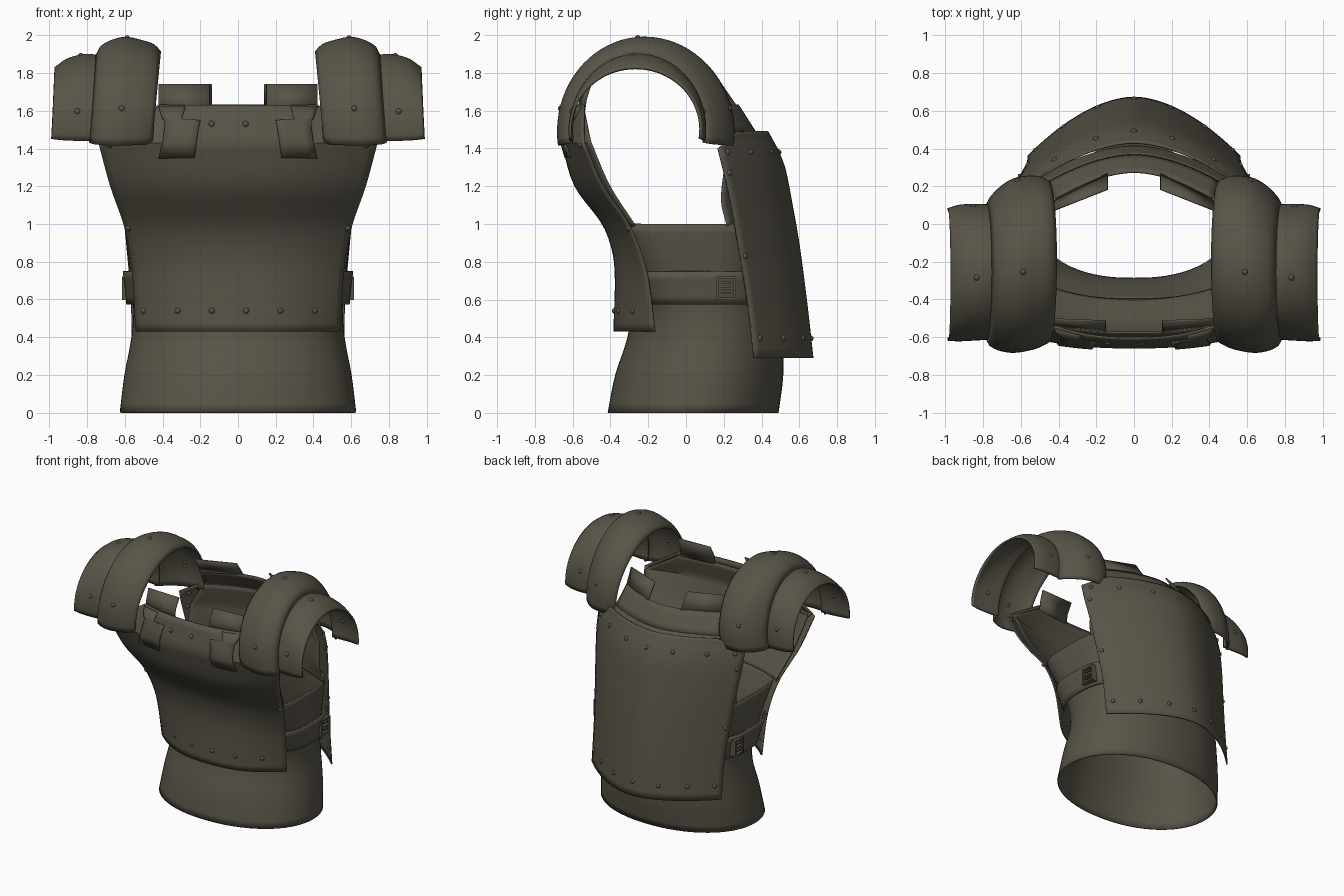
import bpy, bmesh, math
from mathutils import Matrix, Vector

cube = bpy.data.objects.get("Cube")
if cube:
    bpy.data.objects.remove(cube)

steel = bpy.data.materials.new("dark_olive_steel")
steel.use_nodes = True
colour = (0.098, 0.088, 0.064, 1)
steel.diffuse_color = colour
steel.node_tree.nodes["Principled BSDF"].inputs["Base Color"].default_value = colour


def finish(name, bm, thickness=0, angle=35):
    bmesh.ops.recalc_face_normals(bm, faces=bm.faces)
    mesh = bpy.data.meshes.new(name)
    bm.to_mesh(mesh)
    bm.free()
    mesh.materials.append(steel)
    ob = bpy.data.objects.new(name, mesh)
    bpy.context.collection.objects.link(ob)
    if thickness:
        mod = ob.modifiers.new("thickness", "SOLIDIFY")
        mod.thickness = thickness
        mod.offset = 0
    bpy.ops.object.select_all(action="DESELECT")
    ob.select_set(True)
    bpy.context.view_layer.objects.active = ob
    bpy.ops.object.shade_smooth_by_angle(angle=math.radians(angle))


def sheet(name, rows, thickness=0.01, closed=False):
    """Skin a list of equally long point rows into a thin shell."""
    bm = bmesh.new()
    grid = [[bm.verts.new(p) for p in row] for row in rows]
    for a, b in zip(grid, grid[1:]):
        n = len(a)
        for i in range(n if closed else n - 1):
            j = (i + 1) % n
            bm.faces.new((a[i], a[j], b[j], b[i]))
    finish(name, bm, thickness)


def sample(keys, h):
    """Smooth interpolation of key rows by their first value."""
    i = max(k for k in range(len(keys) - 1) if k == 0 or keys[k][0] <= h)
    a, b = keys[i], keys[i + 1]
    before, after = keys[max(i - 1, 0)], keys[min(i + 2, len(keys) - 1)]
    d = b[0] - a[0]
    t = (h - a[0]) / d
    out = []
    for k in range(1, len(a)):
        m0 = (b[k] - before[k]) / (b[0] - before[0]) * d
        m1 = (after[k] - a[k]) / (after[0] - a[0]) * d
        out.append((2*t**3 - 3*t**2 + 1) * a[k] + (t**3 - 2*t**2 + t) * m0
                   + (3*t**2 - 2*t**3) * b[k] + (t**3 - t**2) * m1)
    return out


def steps(a, b, n):
    return [a + (b - a) * i / n for i in range(n + 1)]


def rivets(name, points):
    bm = bmesh.new()
    for p in points:
        bmesh.ops.create_uvsphere(bm, u_segments=10, v_segments=6, radius=0.017,
                                  matrix=Matrix.Translation(Vector(p)))
    finish(name, bm, angle=60)


# Inner body up to the armholes: height, half width, front y, back y, squareness
waist = [(0, .622, -.41, .485, 2.1), (.2, .597, -.37, .51, 2.1),
         (.4, .56, -.305, .505, 2.2), (.55, .55, -.29, .475, 2.4),
         (.75, .57, -.315, .43, 3), (1, .598, -.405, .39, 4)]


def loop(h, grow=0, a0=0, a1=2 * math.pi, n=72):
    rx, front, back, power = sample(waist, h)
    cy, ry = (front + back) / 2, (back - front) / 2 + grow
    rx += grow
    pts = []
    for a in steps(a0, a1, n):
        c, s = math.cos(a), math.sin(a)
        pts.append((math.copysign(abs(c) ** (2 / power), c) * rx,
                    cy + math.copysign(abs(s) ** (2 / power), s) * ry, h))
    return pts


sheet("body_tube", [loop(h)[:-1] for h in steps(0, 1, 20)], closed=True)

# Curved panels: height, half width, edge y, centre y
breast = [(.43, .54, -.165, -.38), (.7, .555, -.2, -.372), (.85, .572, -.24, -.385),
          (1, .605, -.305, -.44), (1.2, .675, -.44, -.585), (1.43, .738, -.54, -.655)]
breast_top = (1.63, .42, -.54, -.605)
back = [(.29, .56, .36, .67), (.6, .565, .325, .635), (.9, .59, .275, .595),
        (1.1, .61, .24, .56), (1.3, .63, .195, .52), (1.4, .63, .17, .48)]
back_top = (1.49, .46, .27, .43)
body_front = [(.99, .59, -.27, -.4), (1.2, .65, -.405, -.545), (1.43, .7, -.505, -.615)]
body_front_top = (1.6, .42, -.54, -.575)
body_back = [(.99, .59, .22, .395), (1.12, .57, .19, .41), (1.3, .56, .205, .41)]
body_back_top = (1.49, .45, .225, .365)


def plate_point(keys, top, power, x, h, u=None):
    if h <= keys[-1][0]:
        half, edge, centre = sample(keys, h)
    else:
        half, edge, centre = sample([keys[-1], top], h)
    if u is not None:
        x = u * half
    t = min(abs(x) / half, 1)
    return (x, centre + (edge - centre) * t ** power, h)


plates = {"breast_plate": (breast, breast_top, 2.4), "back_plate": (back, back_top, 1.8),
          "body_front": (body_front, body_front_top, 2.4),
          "body_back": (body_back, body_back_top, 1.8)}
for name, (keys, top, power) in plates.items():
    heights = steps(keys[0][0], keys[-1][0], 22) + steps(keys[-1][0], top[0], 4)[1:]
    sheet(name, [[plate_point(keys, top, power, 0, h, u)
                  for u in steps(-1, 1, 36)] for h in heights])

# Nape panel leaning forward between the shoulders
neck = [(1.485, .45, .225, .367), (1.63, .42, .13, .275)]
sheet("nape_panel", [[plate_point(neck, neck[1], 1.8, 0, h, u)
                      for u in steps(-1, 1, 24)] for h in steps(1.485, 1.63, 4)])


def on_breast(x, h):
    return plate_point(*plates["breast_plate"], x, h)


def on_back(x, h):
    return plate_point(*plates["back_plate"], x, h)


# Rivets along the plate borders
pts = [on_breast(-.5 + .181 * i, .54) for i in range(6)]
pts += [on_breast(x, 1.53) for x in (-.14, .04)]
pts += [on_breast(s * x, h) for s in (-1, 1) for x, h in ((.68, 1.42), (.58, .98))]
rivets("breast_rivets", pts)
pts = [on_back(x, .395) for x in (-.52, -.37, -.19, 0, .19, .37, .52)]
pts += [on_back(x, 1.38) for x in (-.58, -.42, -.2, 0, .2, .42, .58)]
pts += [on_back(s * x, h) for s in (-1, 1) for x, h in ((.6, 1.27), (.56, .83))]
rivets("back_rivets", pts)

# Shoulder guards: x, centre y, half depth, crown height, arch centre height
guards = {
    "inner": [(.41, -.2, .42, 1.91, 1.5), (.445, -.2, .44, 1.945, 1.49),
              (.5, -.205, .455, 1.965, 1.49), (.6, -.22, .456, 1.985, 1.49),
              (.68, -.24, .425, 1.965, 1.49), (.735, -.255, .38, 1.925, 1.49),
              (.748, -.255, .35, 1.885, 1.49)],
    "outer": [(.72, -.255, .35, 1.885, 1.5), (.8, -.255, .355, 1.895, 1.5),
              (.9, -.26, .355, 1.87, 1.5), (.962, -.268, .345, 1.825, 1.5)]}


def guard_point(keys, side, x, a):
    cy, depth, crown, middle = sample(keys, x)
    z = middle + (crown - middle) * math.sin(a)
    lean = (.12 - .07 * x) * (1.95 - z)
    return (side * (x + lean), cy - depth * math.cos(a), z)


# Strap patch on the breast, narrowing to a neck: inner x, outer x, height
front_patch = [(.23, .42, 1.35), (.22, .4, 1.43), (.21, .39, 1.5), (.2, .39, 1.55),
               (.3, .4, 1.555), (.28, .42, 1.62)]
# Shoulder tabs rising from the body: inner x, outer x, inner y, outer y, z
tabs = {"front": [(.15, .42, -.57, -.54, 1.59), (.15, .42, -.56, -.53, 1.66),
                  (.15, .42, -.515, -.505, 1.74)],
        "back": [(.14, .42, .265, .13, 1.625), (.14, .42, .185, .075, 1.74)]}

for side, label in ((1, "left"), (-1, "right")):
    for part, keys in guards.items():
        sheet(f"{label}_{part}_shoulder_guard",
              [[guard_point(keys, side, x, a) for a in steps(-.15, math.pi + .15, 40)]
               for x in steps(keys[0][0], keys[-1][0], 16)], 0.014)
    rivets(f"{label}_shoulder_rivets",
           [guard_point(guards[part], side, x, a)
            for part, x in (("inner", .59), ("outer", .83))
            for a in (.25, math.pi / 2 - .08, math.pi - .25)])

    patch = [[on_breast(side * x, h) for x in steps(a, b, 4)] for a, b, h in front_patch]
    sheet(f"{label}_front_strap", [[(x, y - .012, z) for x, y, z in row] for row in patch])
    for part, rows in tabs.items():
        sheet(f"{label}_{part}_shoulder_tab",
              [[(side * a, ya, z), (side * b, yb, z)] for a, b, ya, yb, z in rows])

    # Side belt following the waist
    belt = [[(side * x, y, z) for x, y, z in loop(h, .035, -.62, .58, 24)]
            for h in steps(.575, .75, 4)]
    sheet(f"{label}_side_belt", belt, 0.012)

    # Buckle frame with a crossbar, made from bars
    bm = bmesh.new()
    for y, z, dy, dz in ((.165, .66, .014, .124), (.259, .66, .014, .124),
                         (.212, .605, .1, .014), (.212, .66, .1, .014),
                         (.212, .715, .1, .014), (.212, .635, .05, .012),
                         (.212, .69, .05, .012)):
        bmesh.ops.create_cube(bm, size=1, matrix=Matrix.Translation((side * .59, y, z))
                              @ Matrix.Diagonal((.05, dy, dz, 1)))
    finish(f"{label}_buckle", bm)
